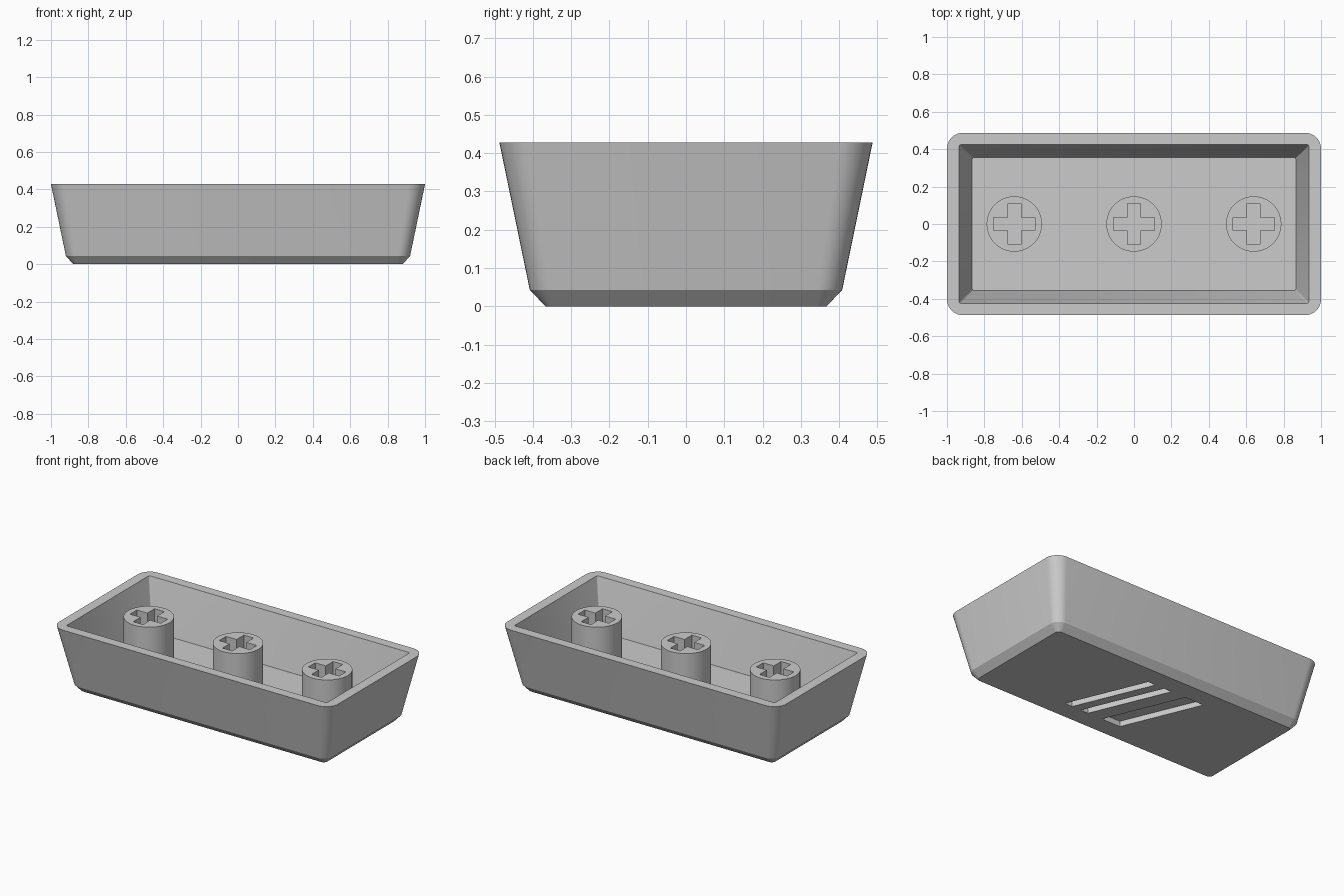
import bpy, bmesh, math

cube = bpy.data.objects.get("Cube")
if cube:
    bpy.data.objects.remove(cube, do_unlink=True)

grey = bpy.data.materials.new("light_grey_plastic")
grey.use_nodes = True
colour = (0.6, 0.6, 0.6, 1)
grey.diffuse_color = colour
grey.node_tree.nodes["Principled BSDF"].inputs["Base Color"].default_value = colour


def rounded_rect(hx, hy, r, steps=8):
    """Outline of a rectangle with half sizes hx, hy and corner radius r."""
    pts = []
    for k, (sx, sy) in enumerate([(1, 1), (-1, 1), (-1, -1), (1, -1)]):
        for i in range(steps + 1):
            a = math.pi / 2 * (k + i / steps)
            pts.append((sx * (hx - r) + r * math.cos(a), sy * (hy - r) + r * math.sin(a)))
    return pts


def loft(name, layers):
    """Closed solid through a list of (outline, height) layers."""
    bm = bmesh.new()
    rings = [[bm.verts.new((x, y, z)) for x, y in outline] for outline, z in layers]
    for low, high in zip(rings, rings[1:]):
        n = len(low)
        for i in range(n):
            j = (i + 1) % n
            bm.faces.new((low[i], low[j], high[j], high[i]))
    bm.faces.new(rings[0])
    bm.faces.new(rings[-1])
    bmesh.ops.recalc_face_normals(bm, faces=bm.faces)
    mesh = bpy.data.meshes.new(name)
    bm.to_mesh(mesh)
    bm.free()
    mesh.materials.append(grey)
    obj = bpy.data.objects.new(name, mesh)
    bpy.context.collection.objects.link(obj)
    return obj


def activate(obj):
    bpy.ops.object.select_all(action="DESELECT")
    obj.select_set(True)
    bpy.context.view_layer.objects.active = obj


def carve(obj, cutter):
    """Subtract the cutter from the object and discard it."""
    cutter.hide_render = True
    mod = obj.modifiers.new("carve", "BOOLEAN")
    mod.operation = "DIFFERENCE"
    mod.solver = "EXACT"
    mod.object = cutter
    activate(obj)
    bpy.ops.object.modifier_apply(modifier=mod.name)
    bpy.data.objects.remove(cutter, do_unlink=True)


def smooth(obj):
    activate(obj)
    bpy.ops.object.shade_smooth_by_angle(angle=math.radians(25))


RIM, FLOOR, STEM_TOP, SOCKET_FLOOR = 0.428, 0.11, 0.403, 0.19

# Tapered outer shell with a chamfered underside
shell = loft("shell", [
    (rounded_rect(0.88, 0.367, 0.025), 0),
    (rounded_rect(0.92, 0.408, 0.065), 0.043),
    (rounded_rect(1.0, 0.4875, 0.085), RIM),
])

# Tapered cavity, extended past the rim along the same slope
slope = 0.07 / (RIM - FLOOR)
top = 0.935 + slope * 0.1, 0.425 + slope * 0.1
carve(shell, loft("cavity_cutter", [
    (rounded_rect(0.865, 0.355, 0.008, 3), FLOOR),
    (rounded_rect(*top, 0.012, 3), RIM + 0.1),
]))

# Plain slanted grooves in the underside
for x, width in ((0.18, 0.055), (0.06, 0.055), (-0.14, 0.135)):
    w, lean, half = width / 2, 0.105, 0.25
    outline = [(x + lean - w, -half), (x + lean + w, -half),
               (x - lean + w, half), (x - lean - w, half)]
    carve(shell, loft("groove_cutter", [(outline, -0.1), (outline, 0.035)]))
smooth(shell)

# Round stems with a cross-shaped socket
L, W = 0.11, 0.035
cross = [(L, -W), (L, W), (W, W), (W, L), (-W, L), (-W, W),
         (-L, W), (-L, -W), (-W, -W), (-W, -L), (W, -L), (W, -W)]
for name, x in (("right_stem", -0.64), ("middle_stem", 0), ("left_stem", 0.64)):
    circle = rounded_rect(0.148, 0.148, 0.148, 12)
    # Drop the repeated points where the quarter arcs meet
    circle = [p for i, p in enumerate(circle) if i % 13 != 12]
    stem = loft(name, [(circle, FLOOR - 0.02), (circle, STEM_TOP)])
    carve(stem, loft("socket_cutter", [(cross, SOCKET_FLOOR), (cross, STEM_TOP + 0.1)]))
    stem.location.x = x
    smooth(stem)
